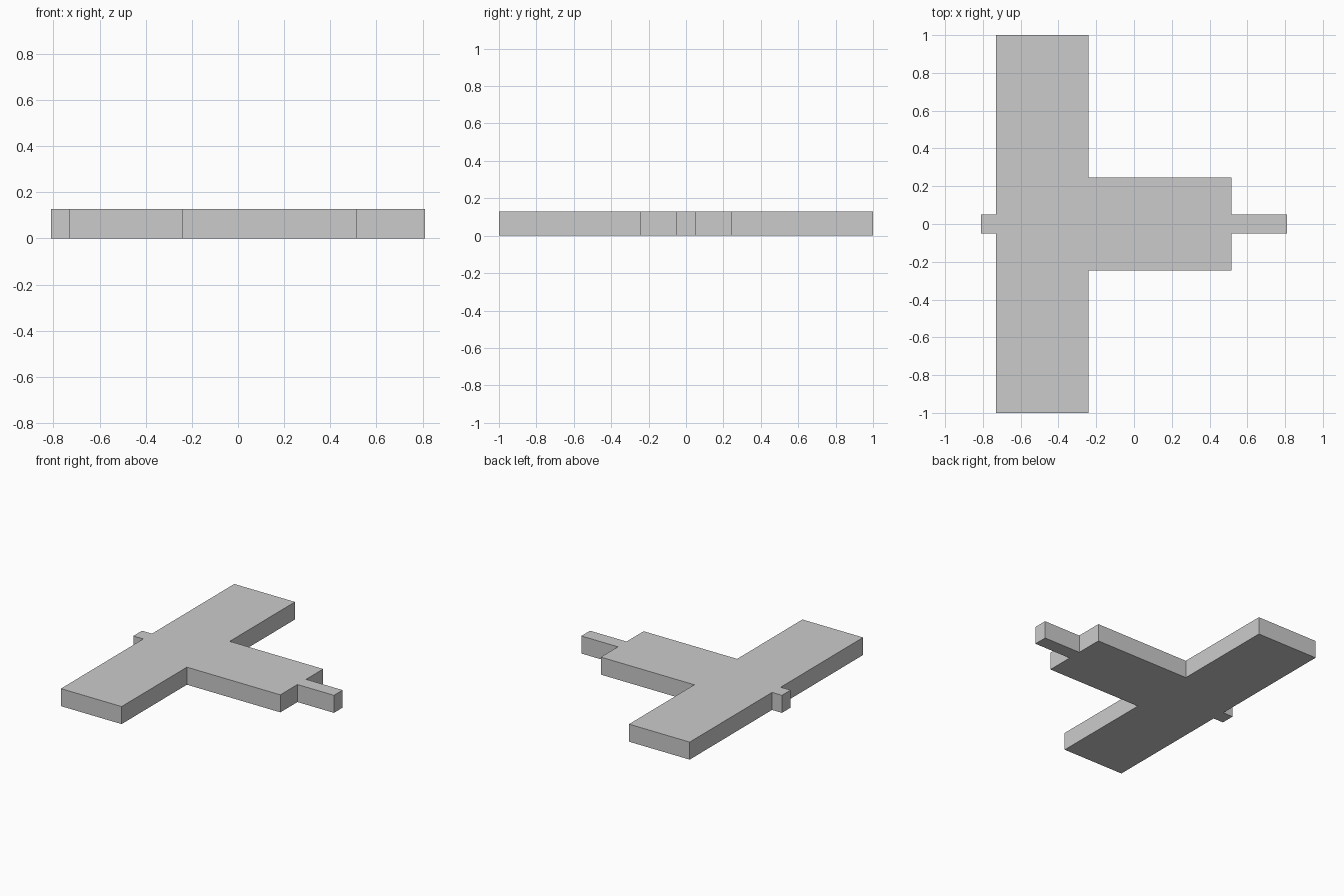
import bpy
import bmesh

if "Cube" in bpy.data.objects:
    bpy.data.objects.remove(bpy.data.objects["Cube"])

HEIGHT = 0.128


def slab(name, half_outline):
    """Extrude a flat outline, given as its +y half and mirrored across y = 0."""
    outline = half_outline + [(x, -y) for x, y in reversed(half_outline)]
    bm = bmesh.new()
    face = bm.faces.new([bm.verts.new((x, y, 0)) for x, y in outline])
    top = bmesh.ops.extrude_face_region(bm, geom=[face])["geom"]
    verts = [v for v in top if isinstance(v, bmesh.types.BMVert)]
    bmesh.ops.translate(bm, verts=verts, vec=(0, 0, HEIGHT))
    bmesh.ops.recalc_face_normals(bm, faces=bm.faces)
    mesh = bpy.data.meshes.new(name)
    bm.to_mesh(mesh)
    bm.free()
    obj = bpy.data.objects.new(name, mesh)
    bpy.context.collection.objects.link(obj)
    return obj


# T-shaped body: wide crossbar with a stem towards +x
slab("tee_body", [(0.515, 0.247), (-0.24, 0.247), (-0.24, 1.0), (-0.73, 1.0)])

# Narrow tabs at both ends of the centre line
for name, x0, x1 in (("back_tab", -0.81, -0.73), ("front_tab", 0.515, 0.81)):
    slab(name, [(x1, 0.05), (x0, 0.05)])
